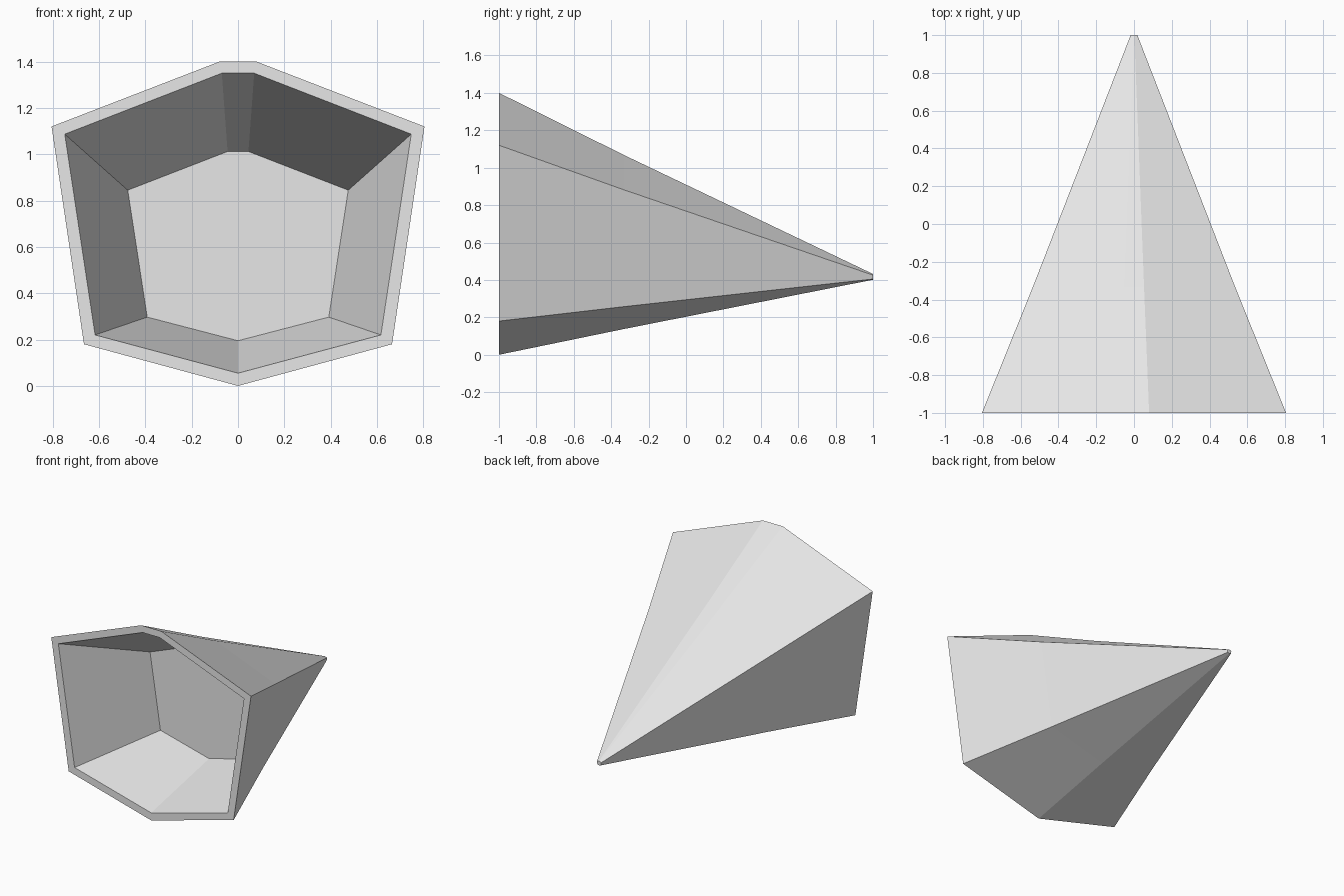
import bpy, bmesh

if "Cube" in bpy.data.objects:
    bpy.data.objects.remove(bpy.data.objects["Cube"])

TIP_Z = 0.41      # height of the axis the shell narrows towards

# Right half profiles (x, z), bottom to top
OUTER = [(0, 0.0), (0.665, 0.18), (0.805, 1.12), (0.08, 1.4)]
INNER = [(0, 0.055), (0.617, 0.22), (0.748, 1.087), (0.07, 1.35)]
FLOOR = [(0, 0.195), (0.392, 0.297), (0.476, 0.845), (0.045, 1.012)]


def mirrored(half):
    return half + [(-x, z) for x, z in reversed(half[1:])]


def scaled(half, s):
    return [(x * s, TIP_Z + (z - TIP_Z) * s) for x, z in half]


# Rings from the tip, along the outside, round the rim and into the recess
rings = [(scaled(OUTER, 0.022), 1.0), (scaled(OUTER, 0.665), -0.333),
         (OUTER, -1.0), (INNER, -1.0), (FLOOR, -0.333)]

bm = bmesh.new()
loops = [[bm.verts.new((x, y, z)) for x, z in mirrored(half)]
         for half, y in rings]
for a, b in zip(loops, loops[1:]):
    n = len(a)
    for i in range(n):
        j = (i + 1) % n
        bm.faces.new((a[i], a[j], b[j], b[i]))
# Tip cap and recess back wall
bm.faces.new(loops[0])
bm.faces.new(loops[-1])
bmesh.ops.recalc_face_normals(bm, faces=bm.faces)

mesh = bpy.data.meshes.new("hollow_cone_shell")
bm.to_mesh(mesh)
bm.free()
shell = bpy.data.objects.new("hollow_cone_shell", mesh)
bpy.context.collection.objects.link(shell)

grey = bpy.data.materials.new("light_grey")
grey.diffuse_color = (0.8, 0.8, 0.8, 1)
grey.use_nodes = True
grey.node_tree.nodes["Principled BSDF"].inputs["Base Color"].default_value = grey.diffuse_color
mesh.materials.append(grey)
